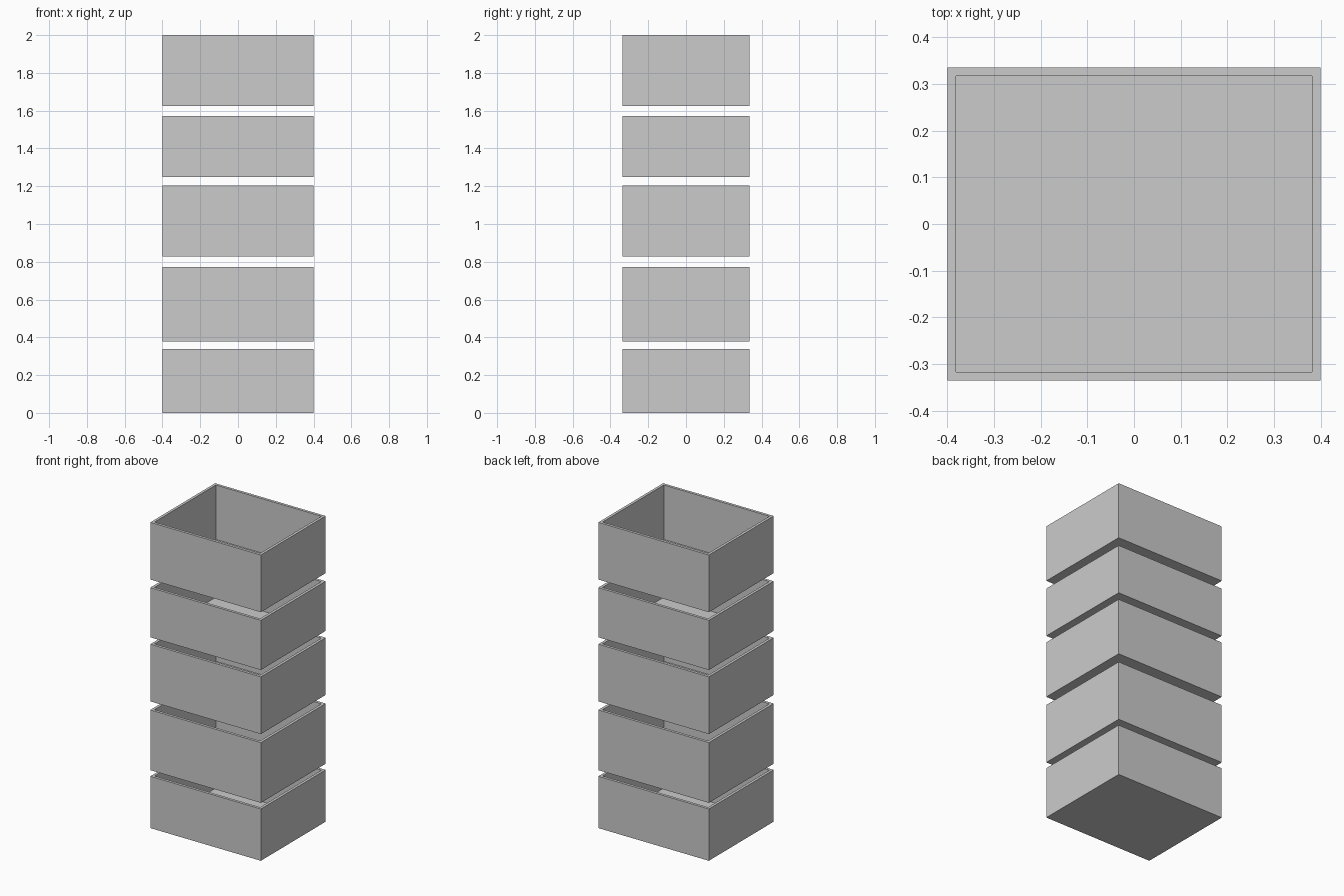
import bpy, bmesh
from mathutils import Matrix

if "Cube" in bpy.data.objects:
    bpy.data.objects.remove(bpy.data.objects["Cube"])

WIDTH, DEPTH, WALL = 0.8, 0.67, 0.018


def open_tray(name, z0, z1):
    """Box with floor and four thin walls, open at the top."""
    bm = bmesh.new()
    size = Matrix.Diagonal((WIDTH, DEPTH, z1 - z0, 1))
    bmesh.ops.create_cube(bm, size=1, matrix=Matrix.Translation((0, 0, (z0 + z1) / 2)) @ size)
    bm.normal_update()
    top = next(f for f in bm.faces if f.normal.z > 0.9)
    # Rim around the top, then sink the middle down to the floor
    bmesh.ops.inset_region(bm, faces=[top], thickness=WALL, use_even_offset=True)
    cavity = bmesh.ops.extrude_discrete_faces(bm, faces=[top])["faces"][0]
    for v in cavity.verts:
        v.co.z = z0 + WALL
    bmesh.ops.recalc_face_normals(bm, faces=bm.faces)
    mesh = bpy.data.meshes.new(name)
    bm.to_mesh(mesh)
    bm.free()
    obj = bpy.data.objects.new(name, mesh)
    bpy.context.collection.objects.link(obj)
    return obj


# Five floating trays, bottom to top
levels = [(0, 0.339), (0.379, 0.773), (0.829, 1.203), (1.248, 1.573), (1.626, 2.0)]
for i, (z0, z1) in enumerate(levels, 1):
    open_tray(f"drawer_box_{i}", z0, z1)
